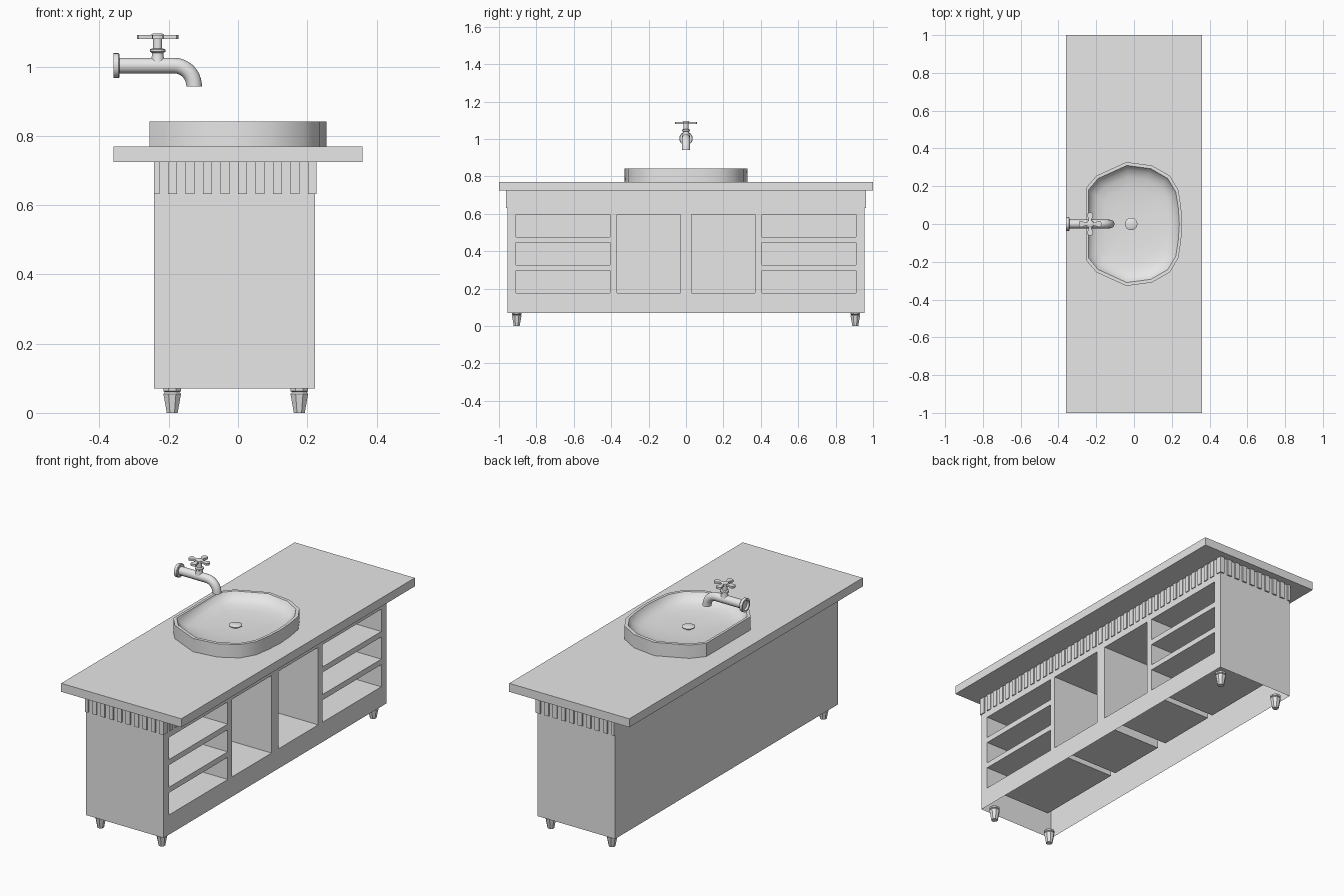
import bpy, bmesh, math
from math import sin, cos, pi, radians
from mathutils import Vector

if "Cube" in bpy.data.objects:
    bpy.data.objects.remove(bpy.data.objects["Cube"])

GREY = (0.8, 0.8, 0.8, 1)
mat = bpy.data.materials.new("plain_grey")
mat.use_nodes = True
mat.diffuse_color = GREY
mat.node_tree.nodes["Principled BSDF"].inputs["Base Color"].default_value = GREY


def finish(name, bm, smooth=False):
    bmesh.ops.recalc_face_normals(bm, faces=bm.faces)
    mesh = bpy.data.meshes.new(name)
    bm.to_mesh(mesh)
    bm.free()
    mesh.materials.append(mat)
    obj = bpy.data.objects.new(name, mesh)
    bpy.context.scene.collection.objects.link(obj)
    if smooth:
        bpy.ops.object.select_all(action='DESELECT')
        obj.select_set(True)
        bpy.context.view_layer.objects.active = obj
        bpy.ops.object.shade_smooth_by_angle(angle=radians(35))
    return obj


def add_box(bm, x0, x1, y0, y1, z0, z1):
    vs = bmesh.ops.create_cube(bm, size=1)["verts"]
    for v in vs:
        v.co = Vector((x1 if v.co.x > 0 else x0,
                       y1 if v.co.y > 0 else y0,
                       z1 if v.co.z > 0 else z0))


def add_loft(bm, rings):
    """Skin a list of point rings and cap both ends."""
    loops = [[bm.verts.new(p) for p in ring] for ring in rings]
    n = len(loops[0])
    for a, b in zip(loops, loops[1:]):
        for i in range(n):
            j = (i + 1) % n
            bm.faces.new((a[i], a[j], b[j], b[i]))
    bm.faces.new(loops[0])
    bm.faces.new(loops[-1])


def ring(centre, axis, r, n=24, turn=0.0):
    """Circle around an axis lying in the XZ plane."""
    u = Vector((0, 1, 0))
    w = Vector(axis).normalized().cross(u)
    return [Vector(centre) + r * (cos(t) * u + sin(t) * w)
            for t in (turn + 2 * pi * i / n for i in range(n))]


def turned(bm, x, y, profile, n=24, turn=0.0):
    """Vertical turned part from (radius, height) pairs."""
    add_loft(bm, [ring((x, y, z), (0, 0, 1), r, n, turn) for r, z in profile])


# Cabinet shell, open underneath, with recessed compartments on the +x side
BACK, FACE, END, BOTTOM, TOP = -0.243, 0.222, 0.955, 0.07, 0.725
ys = [-END, -0.91, -0.405, -0.37, -0.03, 0.03, 0.37, 0.405, 0.91, END]
zs = [BOTTOM, 0.177, 0.297, 0.327, 0.447, 0.477, 0.597, TOP]
bm = bmesh.new()
grid = [[bm.verts.new((FACE, y, z)) for z in zs] for y in ys]
openings = []
for i in range(len(ys) - 1):
    for j in range(len(zs) - 1):
        f = bm.faces.new((grid[i][j], grid[i + 1][j],
                          grid[i + 1][j + 1], grid[i][j + 1]))
        drawer = i in (1, 7) and j in (1, 3, 5)
        door = i in (3, 5) and 1 <= j <= 5
        if drawer or door:
            openings.append(f)
out = bmesh.ops.extrude_face_region(bm, geom=openings)
bmesh.ops.delete(bm, geom=[f for f in openings if f.is_valid], context='FACES_ONLY')
for v in out["geom"]:
    if isinstance(v, bmesh.types.BMVert):
        v.co.x = -0.185
back = {(s, z): bm.verts.new((BACK, s * END, z)) for s in (-1, 1) for z in (BOTTOM, TOP)}
bm.faces.new((back[-1, BOTTOM], back[-1, TOP], back[1, TOP], back[1, BOTTOM]))
for s, column in ((-1, grid[0]), (1, grid[-1])):
    bm.faces.new(column + [back[s, TOP], back[s, BOTTOM]])
bm.faces.new([c[-1] for c in grid] + [back[1, TOP], back[-1, TOP]])
finish("cabinet", bm)

# Row of small teeth under the worktop on both ends and the open side
bm = bmesh.new()
PITCH, WIDTH, LOW, OUT = 0.0504, 0.026, 0.632, 0.008
for s in (-1, 1):
    y0, y1 = sorted((s * (END - 0.004), s * (END + OUT)))
    for k in range(10):
        x = -0.252 + k * PITCH
        add_box(bm, max(x, BACK), min(x + WIDTH, FACE + 0.005), y0, y1, LOW, TOP)
count = 38
step = (2 * END - WIDTH) / count
for k in range(count + 1):
    y = -END + k * step
    add_box(bm, FACE - 0.004, FACE + 0.005, y, y + WIDTH, LOW, TOP)
finish("tooth_trim", bm)

# Worktop
bm = bmesh.new()
add_box(bm, -0.36, 0.36, -1, 1, 0.724, 0.77)
finish("worktop", bm)

# Four tapered octagonal legs
for x, side in ((-0.19, "back"), (0.177, "front")):
    for s, end in ((-1, "right"), (1, "left")):
        bm = bmesh.new()
        turned(bm, x, s * 0.905,
               [(0.017, 0), (0.0275, 0.055), (0.023, 0.06), (0.028, 0.063), (0.028, 0.072)],
               n=8, turn=pi / 8)
        finish(f"{side}_{end}_leg", bm)

# Basin: faceted outline, thin rim, shallow bowl
half = [(0.255, 0), (0.249, 0.09), (0.235, 0.18), (0.19, 0.255), (0.095, 0.31),
        (-0.04, 0.328), (-0.2, 0.255), (-0.255, 0.19)]
outline = half + [(x, -y) for x, y in reversed(half[1:])]
CX = -0.015


def basin_ring(scale, z):
    return [(CX + (x - CX) * scale, y * scale, z) for x, y in outline]


bm = bmesh.new()
add_loft(bm, [basin_ring(s, z) for s, z in (
    (1, 0.769), (1, 0.842), (0.945, 0.842), (0.925, 0.832), (0.87, 0.813),
    (0.76, 0.799), (0.6, 0.791), (0.38, 0.786), (0.12, 0.784))])
finish("basin", bm, True)

# Drain plug
bm = bmesh.new()
turned(bm, CX, 0, [(0.016, 0.782), (0.016, 0.792), (0.033, 0.795), (0.033, 0.798),
                   (0.024, 0.802), (0.008, 0.804)])
finish("drain_plug", bm, True)

# Spout: straight pipe and a downward bend
bm = bmesh.new()
R, ZP, XB = 0.0225, 1.003, -0.185
path = [((-0.35, 0, ZP), (1, 0, 0))]
for i in range(9):
    t = radians(85) * i / 8
    path.append(((XB + 0.058 * sin(t), 0, ZP - 0.058 * (1 - cos(t))), (cos(t), 0, -sin(t))))
path.append(((-0.126, 0, 0.942), (0, 0, -1)))
add_loft(bm, [ring(c, a, R) for c, a in path])
finish("spout", bm, True)

# Wall flange with a hollow back
bm = bmesh.new()
add_loft(bm, [ring((x, 0, ZP), (1, 0, 0), r) for x, r in (
    (-0.35, 0.024), (-0.36, 0.027), (-0.36, 0.036), (-0.345, 0.036), (-0.342, 0.033),
    (-0.342, 0.02))])
finish("wall_flange", bm, True)

# Valve stem with collars
HX = -0.232
bm = bmesh.new()
turned(bm, HX, 0, [(0.022, 1.01), (0.017, 1.03), (0.017, 1.04), (0.022, 1.043),
                   (0.022, 1.05), (0.013, 1.053), (0.013, 1.08), (0.019, 1.08),
                   (0.019, 1.092), (0.013, 1.096)])
finish("valve_stem", bm, True)

# Cross handle with four flared arms
bm = bmesh.new()
arm = [(0.008, 0.008), (0.025, 0.008), (0.045, 0.016), (0.055, 0.015), (0.06, 0.006)]
arm += [(a, -b) for a, b in reversed(arm)]
for k in range(4):
    c, s = cos(k * pi / 2), sin(k * pi / 2)
    add_loft(bm, [[(HX + a * c - b * s, a * s + b * c, z) for a, b in arm]
                  for z in (1.08, 1.091)])
finish("cross_handle", bm, True)
